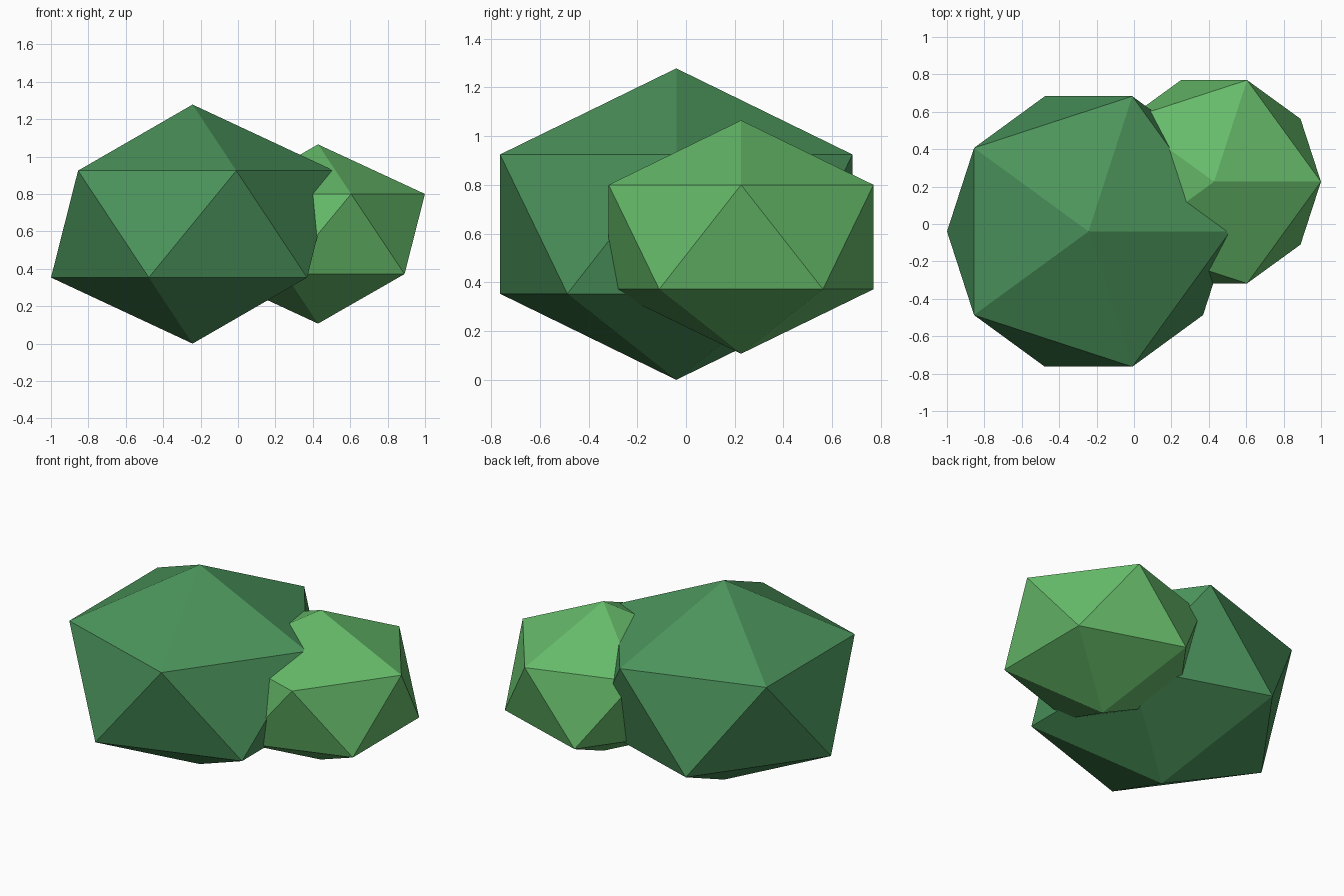
import bpy

if "Cube" in bpy.data.objects:
    bpy.data.objects.remove(bpy.data.objects["Cube"])


def material(name, colour):
    mat = bpy.data.materials.new(name)
    mat.diffuse_color = (*colour, 1.0)
    mat.use_nodes = True
    mat.node_tree.nodes["Principled BSDF"].inputs["Base Color"].default_value = mat.diffuse_color
    return mat


def leaf_clump(name, centre, radii, mat):
    """Flat-shaded twenty-sided clump, slightly squashed in height."""
    bpy.ops.mesh.primitive_ico_sphere_add(subdivisions=1, radius=1.0, location=centre)
    clump = bpy.context.object
    clump.name = name
    clump.scale = radii
    bpy.ops.object.transform_apply(location=False, rotation=False, scale=True)
    bpy.ops.object.shade_flat()
    clump.data.materials.append(mat)
    return clump


dark_green = material("dark leaf green", (0.070, 0.292, 0.105))
light_green = material("light leaf green", (0.133, 0.497, 0.144))

# Large clump on the left, small clump overlapping it at the back right
leaf_clump("large_bush", (-0.243, -0.04, 0.639), (0.846, 0.850, 0.639), dark_green)
leaf_clump("small_bush", (0.428, 0.226, 0.586), (0.639, 0.639, 0.479), light_green)
